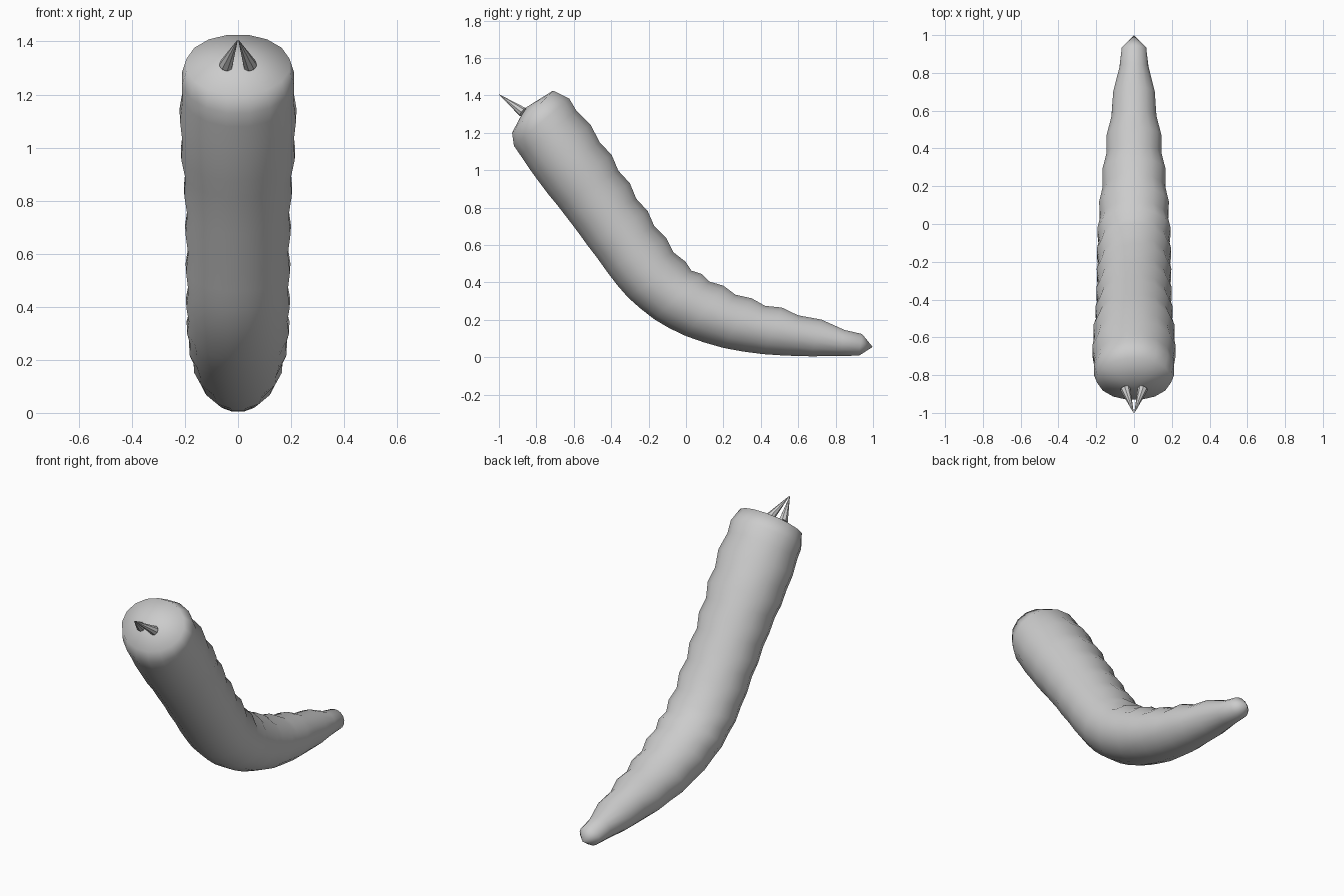
import bpy, bmesh, math
from mathutils import Vector

if "Cube" in bpy.data.objects:
    bpy.data.objects.remove(bpy.data.objects["Cube"])

SIDES, STEP = 16, 3
# Cross-sections, head to tail: belly y, z, back y, z, half width
KEYS = [
    (-.92, 1.13, -.625, 1.383, .216),
    (-.785, .935, -.455, 1.153, .218),
    (-.635, .745, -.307, .926, .202),
    (-.475, .53, -.163, .705, .196),
    (-.31, .32, -.01, .507, .194),
    (-.09, .155, .131, .41, .188),
    (.20, .05, .347, .308, .165),
    (.53, .008, .602, .231, .127),
    (.925, .008, .941, .124, .066),
]


def catmull(p0, p1, p2, p3, t):
    return [.5 * (2*b + (c - a)*t + (2*a - 5*b + 4*c - d)*t*t + (3*b - a - 3*c + d)*t**3)
            for a, b, c, d in zip(p0, p1, p2, p3)]


def sections():
    n = len(KEYS)
    out = [(-.93, 1.20, -.711, 1.425, .198)]
    for i in range(n - 1):
        for s in range(STEP):
            out.append(catmull(KEYS[max(i-1, 0)], KEYS[i], KEYS[i+1], KEYS[min(i+2, n-1)], s / STEP))
    out.append(KEYS[-1])
    return out


def finish(bm, name):
    bmesh.ops.recalc_face_normals(bm, faces=bm.faces)
    me = bpy.data.meshes.new(name)
    bm.to_mesh(me)
    bm.free()
    ob = bpy.data.objects.new(name, me)
    bpy.context.collection.objects.link(ob)
    return ob


# Body: lofted tube with faint segment ripples on the back and sides
bm = bmesh.new()
rings = []
secs = sections()
for i, (by, bz, ty, tz, w) in enumerate(secs):
    belly, back = Vector((0, by, bz)), Vector((0, ty, tz))
    mid, up = (belly + back) / 2, (back - belly) / 2 / math.cos(math.pi / SIDES)
    ripple = 0 if i in (0, 1, len(secs) - 1) else (.008 if i % 2 else -.008)
    ring = []
    for k in range(SIDES):
        a = (k + .5) * 2 * math.pi / SIDES
        r = ripple * min(1, max(0, .65 + .6 * math.cos(a)))
        ring.append(bm.verts.new(mid + math.cos(a) * (up + up.normalized() * r)
                                 + Vector((math.sin(a) * (w + r), 0, 0))))
    rings.append(ring)
for r0, r1 in zip(rings, rings[1:]):
    for k in range(SIDES):
        j = (k + 1) % SIDES
        bm.faces.new((r0[k], r0[j], r1[j], r1[k]))
# Blunt head cap and pointed tail cap
for ring, tip in ((rings[0], (0, -.86, 1.332)), (rings[-1], (0, .998, .055))):
    v = bm.verts.new(tip)
    for k in range(SIDES):
        bm.faces.new((ring[k], ring[(k + 1) % SIDES], v))
for f in bm.faces:
    f.smooth = True
finish(bm, "body")

# Mouth hooks: two small spikes meeting at the front
for side, name in ((1, "mouth_hook_left"), (-1, "mouth_hook_right")):
    base, tip = Vector((side * .046, -.872, 1.310)), Vector((side * .002, -1, 1.405))
    axis = tip - base
    bm = bmesh.new()
    bmesh.ops.create_cone(bm, cap_ends=True, segments=8, radius1=.027, radius2=.001,
                          depth=axis.length)
    rot = axis.to_track_quat('Z', 'Y').to_matrix()
    for v in bm.verts:
        v.co = rot @ v.co + (base + tip) / 2
    finish(bm, name)
